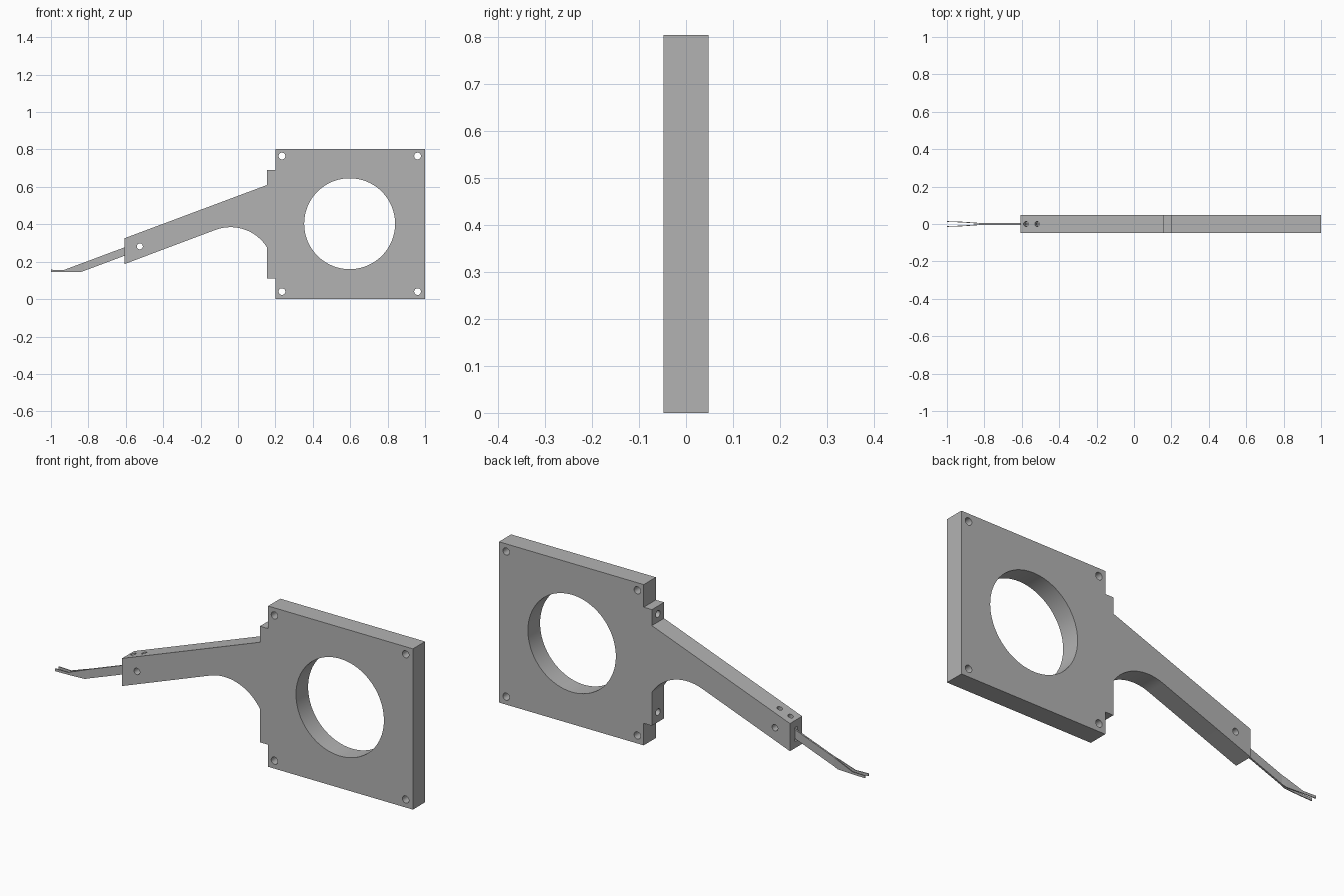
import bpy, bmesh
from math import sin, cos, atan, radians, pi
from mathutils import Vector

cube = bpy.data.objects.get("Cube")
if cube:
    bpy.data.objects.remove(cube, do_unlink=True)

HALF = 0.048                  # half of the body thickness
SLOPE = 0.3725
TILT = atan(SLOPE)            # angle of the arm above horizontal
ALONG = Vector((cos(TILT), 0, sin(TILT)))
ACROSS = Vector((-sin(TILT), 0, cos(TILT)))

grey = bpy.data.materials.new("plain grey")
grey.use_nodes = True
colour = (0.45, 0.45, 0.45, 1)
grey.diffuse_color = colour
grey.node_tree.nodes["Principled BSDF"].inputs["Base Color"].default_value = colour


def make_object(name, bm):
    bmesh.ops.recalc_face_normals(bm, faces=bm.faces)
    mesh = bpy.data.meshes.new(name)
    bm.to_mesh(mesh)
    bm.free()
    mesh.materials.append(grey)
    obj = bpy.data.objects.new(name, mesh)
    bpy.context.collection.objects.link(obj)
    return obj


def extrude_profile(name, points, half):
    bm = bmesh.new()
    face = bm.faces.new([bm.verts.new((x, -half, z)) for x, z in points])
    moved = bmesh.ops.extrude_face_region(bm, geom=[face])["geom"]
    bmesh.ops.translate(bm, vec=(0, 2 * half, 0),
                        verts=[v for v in moved if isinstance(v, bmesh.types.BMVert)])
    return make_object(name, bm)


def drill(centre, axis, radius, length, sides=32):
    bm = bmesh.new()
    bmesh.ops.create_cone(bm, cap_ends=True, segments=sides, radius1=radius,
                          radius2=radius, depth=length)
    obj = make_object("drill", bm)
    obj.rotation_mode = "QUATERNION"
    obj.rotation_quaternion = Vector(axis).to_track_quat("Z", "Y")
    obj.location = centre
    obj.hide_render = True
    return obj


def cut(target, cutter):
    mod = target.modifiers.new("cut", "BOOLEAN")
    mod.operation = "DIFFERENCE"
    mod.solver = "EXACT"
    mod.object = cutter
    bpy.context.view_layer.objects.active = target
    bpy.ops.object.modifier_apply(modifier=mod.name)
    bpy.data.objects.remove(cutter, do_unlink=True)


def smooth(obj):
    bpy.ops.object.select_all(action="DESELECT")
    obj.select_set(True)
    bpy.context.view_layer.objects.active = obj
    bpy.ops.object.shade_smooth_by_angle(angle=radians(30))


# Plate, mounting tab and sloping arm share one outline
arc = []
for i in range(25):
    a = radians(32) + (pi / 2 + TILT - radians(32)) * i / 24
    arc.append((-0.04 + 0.23 * cos(a), 0.1545 + 0.23 * sin(a)))
outline = [(1, 0), (1, 0.803), (0.2, 0.803), (0.2, 0.69), (0.155, 0.69),
           (0.155, 0.61), (-0.608, 0.325), (-0.608, 0.187)]
outline += arc[::-1] + [(0.155, 0.11), (0.2, 0.11), (0.2, 0)]
body = extrude_profile("plate_and_arm", outline, HALF)

# Large opening and corner holes through the plate
cut(body, drill((0.597, 0, 0.403), (0, 1, 0), 0.243, 0.3, 96))
for x in (0.235, 0.96):
    for z in (0.04, 0.765):
        cut(body, drill((x, 0, z), (0, 1, 0), 0.018, 0.3))

# Blind holes in the tab ends
for z in (0.65, 0.16):
    cut(body, drill((0.155, 0, z), (1, 0, 0), 0.017, 0.12))

# Slot for the tweezer blades at the arm end
mid = Vector((-0.608, 0, 0.254))
a, b = mid - ALONG * 0.05, mid + ALONG * 0.14
up = ACROSS * 0.033
slot = extrude_profile("slot", [(p.x, p.z) for p in (a - up, b - up, b + up, a + up)], 0.01)
cut(body, slot)

# Clamp screw holes on the sloping top, and the pin hole
for x in (-0.578, -0.518):
    cut(body, drill((x, 0, 0.325 + SLOPE * (x + 0.608)), ACROSS, 0.013, 0.1))
PIN = (-0.525, 0, 0.282)
cut(body, drill(PIN, (0, 1, 0), 0.016, 0.3))
smooth(body)

# Pair of thin blades that spread apart at the tip: x, top, bottom, offset
stations = [(-0.48, 0.324, 0.279, 0.0005), (-0.82, 0.197, 0.152, 0.0005),
            (-0.842, 0.189, 0.144, 0.003), (-0.93, 0.156, 0.144, 0.009),
            (-1, 0.157, 0.144, 0.011)]
for side, name in ((1, "back_blade"), (-1, "front_blade")):
    bm = bmesh.new()
    rings = []
    for x, top, bottom, off in stations:
        rings.append([bm.verts.new((x, side * y, z)) for y, z in
                      ((off, bottom), (off + 0.004, bottom),
                       (off + 0.004, top), (off, top))])
    for r, s in zip(rings, rings[1:]):
        for i in range(4):
            j = (i + 1) % 4
            bm.faces.new((r[i], r[j], s[j], s[i]))
    bm.faces.new(rings[0])
    bm.faces.new(rings[-1])
    blade = make_object(name, bm)
    cut(blade, drill(PIN, (0, 1, 0), 0.016, 0.3))
